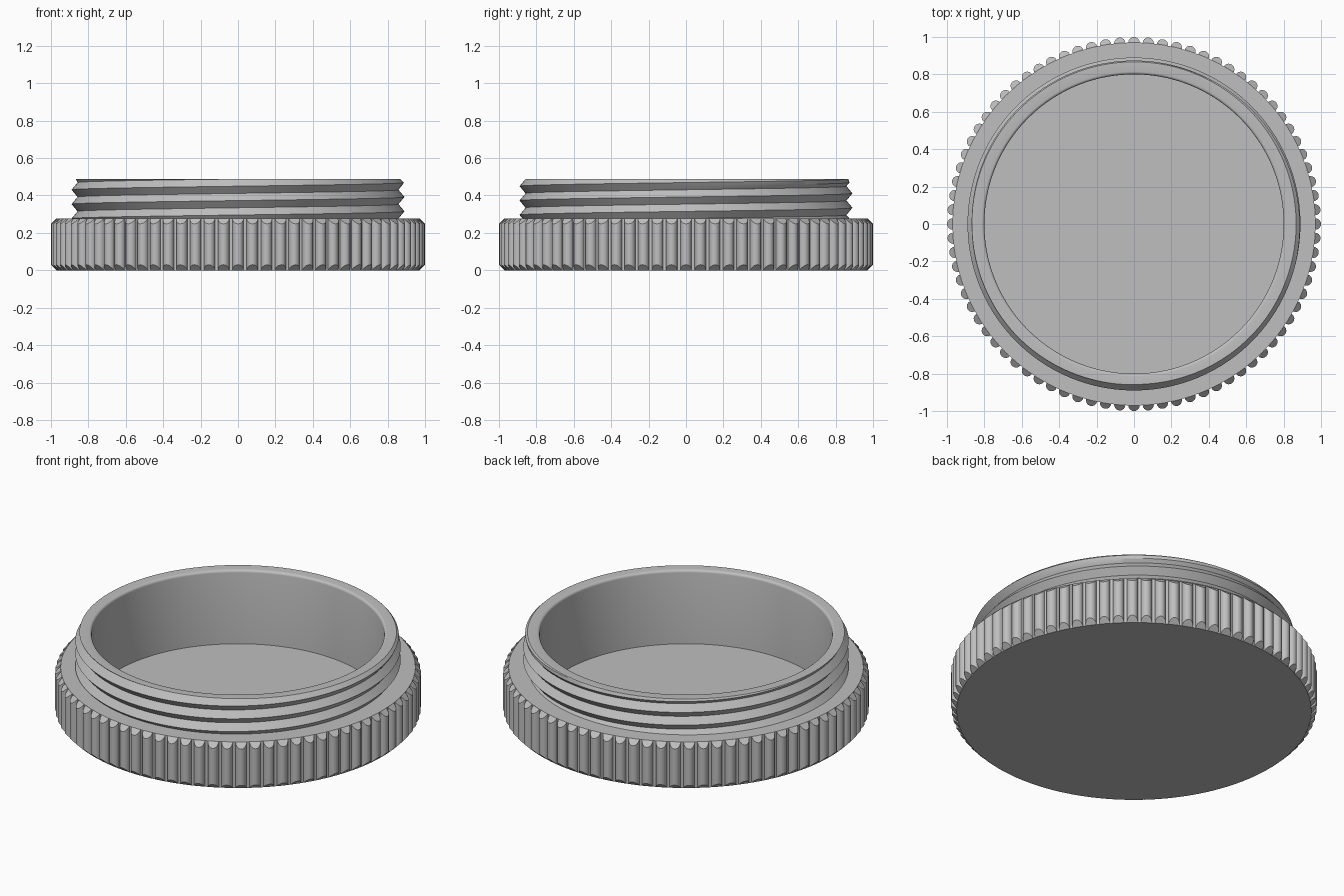
import bpy, bmesh
from math import sin, cos, pi, tau, radians

SEGS = 160          # steps around the axis
RIDGES = 80         # grip ridges
BASE_R, BASE_H, RIDGE_R = 0.97, 0.278, 0.03
TOP, FLOOR, BORE = 0.489, 0.045, 0.80
CREST, ROOT, PITCH, CREST_Z = 0.89, 0.858, 0.077, 0.392

cube = bpy.data.objects.get("Cube")
if cube:
    bpy.data.objects.remove(cube, do_unlink=True)

grey = bpy.data.materials.new("plain grey")
grey.use_nodes = True
colour = (0.52, 0.52, 0.52, 1)
grey.diffuse_color = colour
grey.node_tree.nodes["Principled BSDF"].inputs["Base Color"].default_value = colour


def finish(name, bm):
    """Weld, orient and shade a mesh, then add it to the scene."""
    bmesh.ops.remove_doubles(bm, verts=bm.verts, dist=0.0002)
    bmesh.ops.recalc_face_normals(bm, faces=bm.faces)
    mesh = bpy.data.meshes.new(name)
    bm.to_mesh(mesh)
    bm.free()
    mesh.materials.append(grey)
    obj = bpy.data.objects.new(name, mesh)
    bpy.context.collection.objects.link(obj)
    bpy.ops.object.select_all(action="DESELECT")
    obj.select_set(True)
    bpy.context.view_layer.objects.active = obj
    bpy.ops.object.shade_smooth_by_angle(angle=radians(30))


def sweep(name, profile_at):
    """Join the (radius, z) profiles found at each angle around the axis."""
    bm = bmesh.new()
    columns = []
    for i in range(SEGS + 1):
        a = tau * i / SEGS
        columns.append([bm.verts.new((r * cos(a), r * sin(a), z))
                        for r, z in profile_at(a)])
    for c, d in zip(columns, columns[1:]):
        for k in range(len(c) - 1):
            bm.faces.new((c[k], d[k], d[k + 1], c[k + 1]))
    finish(name, bm)


# Base disc: underside, side wall and shelf
sweep("base", lambda a: [(0, 0), (BASE_R, 0), (BASE_R, BASE_H), (0.85, BASE_H)])


# Neck: right-handed V thread outside, rounded lip, plain bore and floor
def neck_profile(a):
    crest = CREST_Z + PITCH * a / tau
    points = []
    for k in range(-12, 9):
        z = min(max(crest + k * PITCH / 4, BASE_H), TOP)
        turn = (z - crest) / PITCH
        off_crest = 2 * abs(turn - round(turn))
        r = CREST - (CREST - ROOT) * off_crest
        points.append((min(r, 0.867 + TOP - z), z))    # chamfered thread start
    lip = 0.015
    for k in range(5):
        t = k * pi / 8
        points.append((BORE + lip * (1 - sin(t)), TOP - lip * (1 - cos(t))))
    return points + [(BORE, FLOOR), (0, FLOOR)]


sweep("threaded_neck", neck_profile)

# Grip ridges: half-round bars with ends cut on a slant
bm = bmesh.new()
STEPS = 10
outline = [(RIDGE_R * sin(pi * k / STEPS), -RIDGE_R * cos(pi * k / STEPS))
           for k in range(STEPS + 1)]
outline = [(-0.004, -RIDGE_R)] + outline + [(-0.004, RIDGE_R)]
for i in range(RIDGES):
    a = tau * i / RIDGES
    low, high = [], []
    for out, side in outline:
        x = (BASE_R + out) * cos(a) - side * sin(a)
        y = (BASE_R + out) * sin(a) + side * cos(a)
        cut = max(out, 0)
        low.append(bm.verts.new((x, y, cut)))
        high.append(bm.verts.new((x, y, BASE_H - cut)))
    for k in range(len(outline) - 1):
        bm.faces.new((low[k], low[k + 1], high[k + 1], high[k]))
    bm.faces.new(high[1:-1])
    bm.faces.new(low[-2:0:-1])
finish("grip_ridges", bm)
